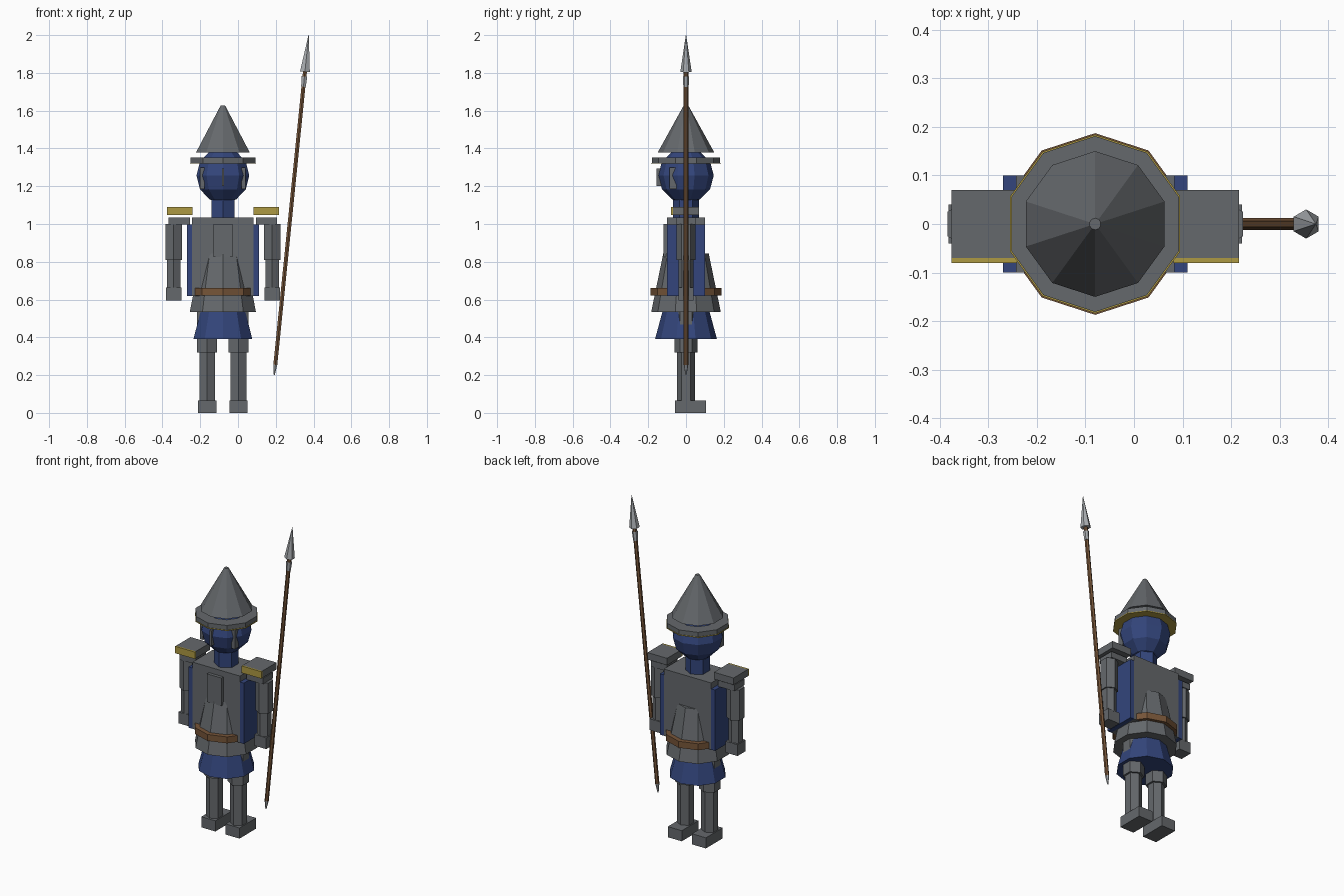
import bpy
from math import sin, cos, pi, atan2
from mathutils import Vector

if "Cube" in bpy.data.objects:
    bpy.data.objects.remove(bpy.data.objects["Cube"])

CX = -0.08  # centre line of the figure


def mat(name, rgb):
    m = bpy.data.materials.new(name)
    m.diffuse_color = (*rgb, 1)
    m.use_nodes = True
    m.node_tree.nodes["Principled BSDF"].inputs["Base Color"].default_value = m.diffuse_color
    return m


GREY = mat("dark_grey", (0.13, 0.14, 0.15))
BLUE = mat("blue", (0.033, 0.06, 0.2))
BROWN = mat("brown", (0.18, 0.09, 0.04))
GOLD = mat("gold", (0.42, 0.32, 0.055))
SILVER = mat("silver", (0.4, 0.42, 0.44))


def make(name, verts, faces, m):
    me = bpy.data.meshes.new(name)
    me.from_pydata(verts, [], faces)
    me.materials.append(m)
    ob = bpy.data.objects.new(name, me)
    bpy.context.collection.objects.link(ob)
    return ob


def lathe(name, profile, n, m, x=CX, y=0):
    """Capped n-sided solid from (radius, z) pairs, bottom to top, a corner on y."""
    verts = [(r * cos(pi / 2 + 2 * pi * k / n), r * sin(pi / 2 + 2 * pi * k / n), z)
             for r, z in profile for k in range(n)]
    faces = [tuple(reversed(range(n)))]
    for i in range(len(profile) - 1):
        for k in range(n):
            a, b = i * n + k, i * n + (k + 1) % n
            faces.append((a, b, b + n, a + n))
    last = (len(profile) - 1) * n
    faces.append(tuple(range(last, last + n)))
    ob = make(name, verts, faces, m)
    ob.location = (x, y, 0)
    return ob


def box(name, x, y, z, m):
    """Box from (min, max) ranges; x is measured from the figure's centre line."""
    v = [(CX + a, b, c) for c in z for b in y for a in x]
    f = [(0, 2, 3, 1), (4, 5, 7, 6), (0, 1, 5, 4), (2, 6, 7, 3), (0, 4, 6, 2), (1, 3, 7, 5)]
    return make(name, v, f, m)


# Hat
lathe("hat_cone", [(0.15, 1.378), (0.012, 1.628)], 10, GREY)
lathe("hat_brim", [(0.181, 1.324), (0.181, 1.352)], 10, GREY)
lathe("brim_trim", [(0.184, 1.319), (0.184, 1.324)], 10, GOLD)

# Head and neck
R, HZ = 0.147, 1.257
head = [(max(R * cos(a), 0.001), HZ + R * sin(a)) for a in [pi * (i / 6 - 0.5) for i in range(7)]]
lathe("head", head, 10, BLUE)
lathe("neck", [(0.07, 1.02), (0.07, 1.16)], 6, BLUE)
box("nose_guard", (-0.006, 0.006), (-0.157, -0.12), (1.2, 1.295), GREY)

# Torso
box("torso", (-0.163, 0.163), (-0.1, 0.1), (0.62, 1.035), GREY)
box("chest_plate", (-0.05, 0.05), (-0.12, -0.1), (0.825, 1.0), GREY)
lathe("tunic", [(0.184, 0.535), (0.12, 0.845)], 10, GREY)
lathe("belt", [(0.187, 0.622), (0.187, 0.662)], 10, BROWN)
lathe("skirt", [(0.164, 0.39), (0.118, 0.56)], 10, BLUE)

# Mirrored parts
for side, s in (("left", -1), ("right", 1)):
    def sx(a, b):
        return tuple(sorted((s * a, s * b)))

    box(side + "_cheek_guard", sx(0.098, 0.12), (-0.088, -0.05), (1.185, 1.3), GREY)
    box(side + "_side_panel", sx(0.163, 0.19), (-0.1, 0.1), (0.62, 0.998), BLUE)

    # Shoulder and arm
    box(side + "_epaulette", sx(0.161, 0.296), (-0.07, 0.07), (1.047, 1.09), GREY)
    box(side + "_epaulette_trim", sx(0.161, 0.296), (-0.08, -0.07), (1.047, 1.09), GOLD)
    box(side + "_shoulder", sx(0.175, 0.287), (-0.05, 0.05), (0.998, 1.035), GREY)
    ax = CX + s * 0.261
    lathe(side + "_upper_arm", [(0.05, 0.81), (0.05, 1.0)], 6, GREY, ax)
    lathe(side + "_lower_arm", [(0.041, 0.66), (0.041, 0.82)], 6, GREY, ax)
    box(side + "_hand", sx(0.22, 0.302), (-0.04, 0.04), (0.595, 0.665), GREY)

    # Leg
    lx = CX + s * 0.083
    lathe(side + "_thigh", [(0.061, 0.32), (0.061, 0.55)], 6, GREY, lx)
    lathe(side + "_shin", [(0.048, 0.06), (0.048, 0.33)], 6, GREY, lx)
    box(side + "_foot", sx(0.035, 0.131), (-0.058, 0.106), (0, 0.066), GREY)

# Leaning spear
base, tip = Vector((0.192, 0, 0.2)), Vector((0.374, 0, 2.0))
tilt = atan2(tip.x - base.x, tip.z - base.z)
L = (tip - base).length
for name, profile, m in (
        ("spear_butt", [(0.003, 0), (0.012, 0.055)], SILVER),
        ("spear_shaft", [(0.012, 0.055), (0.012, L - 0.19)], BROWN),
        ("spear_collar", [(0.014, L - 0.275), (0.017, L - 0.22)], SILVER),
        ("spear_head", [(0.03, L - 0.195), (0.001, L)], SILVER)):
    ob = lathe(name, profile, 6, m)
    ob.location = base
    ob.rotation_euler = (0, tilt, 0)
